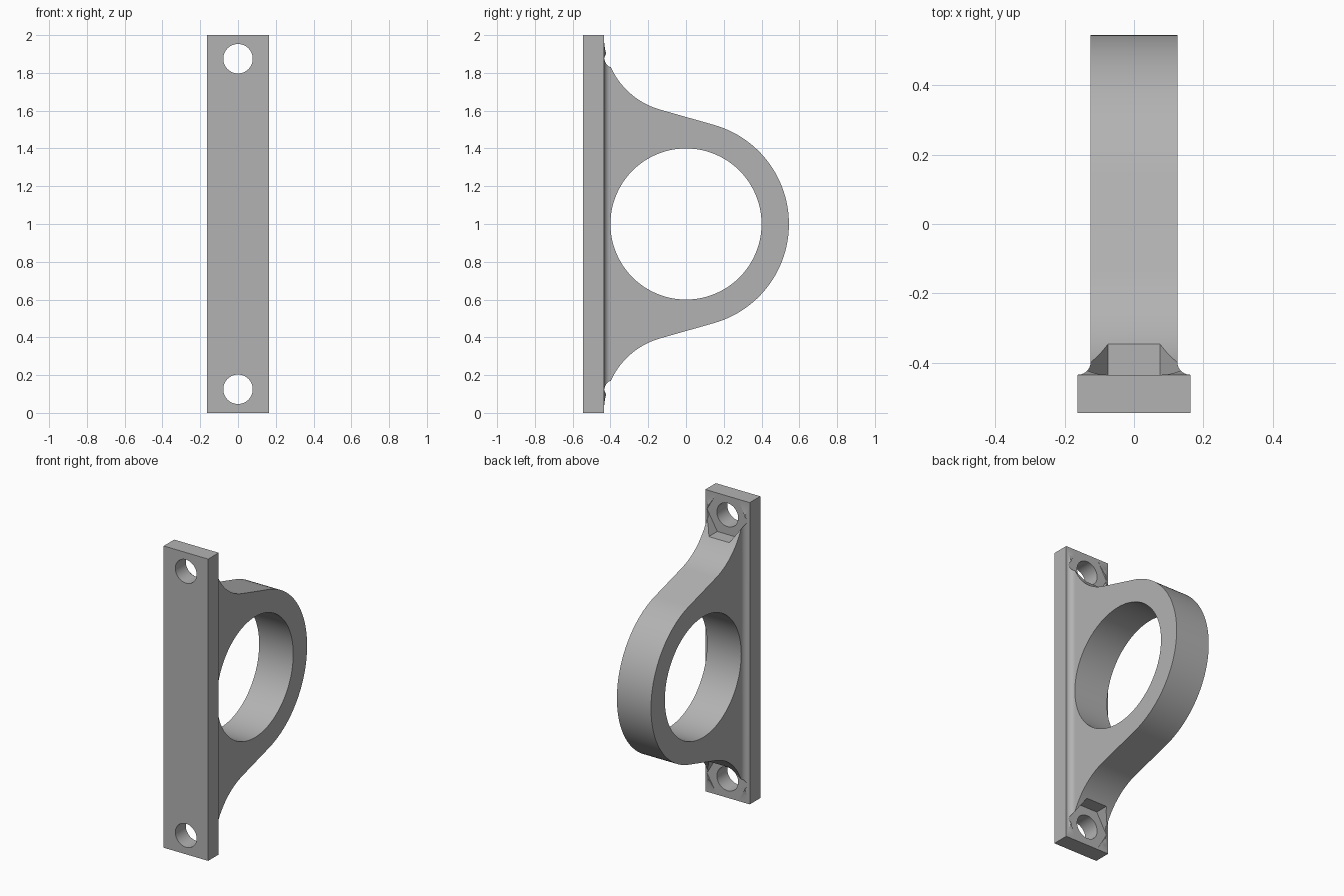
import bpy, bmesh
from math import sin, cos, pi, acos, atan2, hypot, radians

cube = bpy.data.objects.get("Cube")
if cube:
    bpy.data.objects.remove(cube, do_unlink=True)

grey = bpy.data.materials.new("plain grey")
grey.use_nodes = True
grey.diffuse_color = (0.45, 0.45, 0.45, 1)
grey.node_tree.nodes["Principled BSDF"].inputs["Base Color"].default_value = grey.diffuse_color


def arc(cx, cy, r, a0, a1, n):
    return [(cx + r * cos(a0 + (a1 - a0) * i / n), cy + r * sin(a0 + (a1 - a0) * i / n))
            for i in range(n + 1)]


def circle(cx, cy, r, n):
    return arc(cx, cy, r, 0, 2 * pi, n)[:-1]


def prism(name, outline, axis, lo, hi):
    """Extrude a closed outline along the given axis from lo to hi."""
    place = {"x": lambda p, d: (d, p[0], p[1]),
             "y": lambda p, d: (p[0], d, p[1]),
             "z": lambda p, d: (p[0], p[1], d)}[axis]
    bm = bmesh.new()
    bottom = [bm.verts.new(place(p, lo)) for p in outline]
    top = [bm.verts.new(place(p, hi)) for p in outline]
    bm.faces.new(bottom)
    bm.faces.new(top)
    for i in range(len(outline)):
        j = (i + 1) % len(outline)
        bm.faces.new((bottom[i], bottom[j], top[j], top[i]))
    bmesh.ops.recalc_face_normals(bm, faces=bm.faces)
    mesh = bpy.data.meshes.new(name)
    bm.to_mesh(mesh)
    bm.free()
    mesh.materials.append(grey)
    ob = bpy.data.objects.new(name, mesh)
    bpy.context.collection.objects.link(ob)
    return ob


def combine(target, tool, operation):
    """Apply a boolean and discard the tool."""
    mod = target.modifiers.new(operation, "BOOLEAN")
    mod.operation = operation
    mod.solver = "EXACT"
    mod.object = tool
    bpy.context.view_layer.objects.active = target
    bpy.ops.object.modifier_apply(modifier=mod.name)
    bpy.data.objects.remove(tool, do_unlink=True)


FRONT, FACE = -0.545, -0.435      # plate front and rear surfaces
INSIDE = -0.5                     # depth where the web is rooted in the plate
MID = 1.0                         # ring centre height
RING, BORE, SWEEP = 0.545, 0.4, 0.41
HOLES = (0.125, 1.875)

# Side silhouette: ring blending through straight tangents into sweeping arms
sweep_y = FACE + SWEEP
normal = atan2(1, sweep_y) - acos((RING + SWEEP) / hypot(sweep_y, 1))
upper = arc(0, 0, RING, 0, normal, 40)
upper += arc(sweep_y, 1, SWEEP, normal - pi, -pi, 40)[:-1]
upper += [(FACE, 0.998), (INSIDE, 0.998)]
silhouette = [(y, MID + h) for y, h in upper]
silhouette += [(y, MID - h) for y, h in reversed(upper[1:])]

# Web cross-section: flat sides flaring into the plate with small fillets
half, fillet = 0.125, 0.037
flare = arc(half + fillet, FACE + fillet, fillet, -pi / 2, -pi, 10)
section = [(half + fillet, INSIDE)] + flare + [(half, 0.6)]
section += [(-x, y) for x, y in reversed(section)]

ring = prism("ring_web", section, "z", -0.1, 2.1)
combine(ring, prism("silhouette_cutter", silhouette, "x", -0.3, 0.3), "INTERSECT")
combine(ring, prism("bore_cutter", circle(0, MID, BORE, 96), "x", -0.4, 0.4), "DIFFERENCE")

# Hexagonal nut pockets
for z in HOLES:
    combine(ring, prism("nut_cutter", circle(0, z, 0.15, 6), "y", -0.6, -0.1), "DIFFERENCE")

# Mounting plate joined to the ring, with screw holes
bracket = prism("ring_bracket", [(-0.163, 0), (0.163, 0), (0.163, 2), (-0.163, 2)],
                "y", FRONT, FACE)
combine(bracket, ring, "UNION")
for z in HOLES:
    combine(bracket, prism("screw_cutter", circle(0, z, 0.078, 48), "y", -0.7, -0.2), "DIFFERENCE")

bpy.ops.object.select_all(action="DESELECT")
bracket.select_set(True)
bpy.context.view_layer.objects.active = bracket
bpy.ops.object.shade_smooth_by_angle(angle=radians(25))
